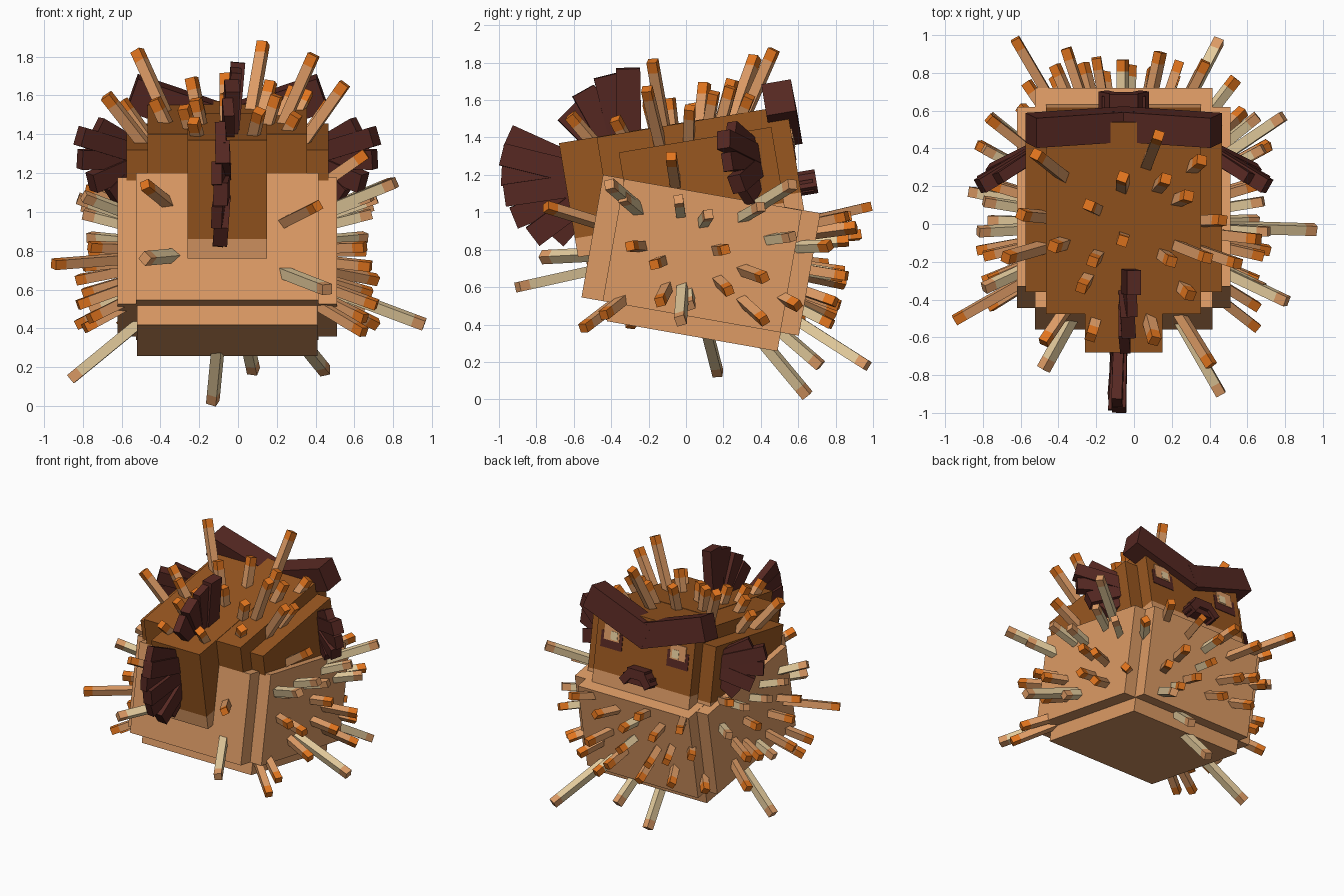
import bpy, bmesh, math
from mathutils import Vector, Matrix

if "Cube" in bpy.data.objects:
    bpy.data.objects.remove(bpy.data.objects["Cube"])

CX = -0.055                      # body centre line
UP, LOW = math.radians(9.5), math.radians(-10)


def material(name, rgb):
    m = bpy.data.materials.new(name)
    lin = [((c / 255 + 0.055) / 1.055) ** 2.4 for c in rgb]
    m.diffuse_color = (*lin, 1)
    m.use_nodes = True
    m.node_tree.nodes["Principled BSDF"].inputs["Base Color"].default_value = m.diffuse_color
    return m


TAN = material("tan", (221, 155, 101))
BROWN = material("brown", (153, 87, 32))
DARK = material("dark_red_brown", (86, 40, 34))
CREAM = material("cream", (230, 205, 158))
ORANGE = material("orange", (226, 117, 30))


def finish(name, bm, mats, tilt=0.0):
    bmesh.ops.recalc_face_normals(bm, faces=bm.faces[:])
    me = bpy.data.meshes.new(name)
    bm.to_mesh(me)
    bm.free()
    for m in mats:
        me.materials.append(m)
    ob = bpy.data.objects.new(name, me)
    ob.rotation_euler.x = tilt
    bpy.context.collection.objects.link(ob)
    return ob


def add_box(bm, lo, hi):
    lo, hi = Vector(lo), Vector(hi)
    mat = Matrix.Translation((lo + hi) / 2) @ Matrix.Diagonal((*(hi - lo), 1))
    return bmesh.ops.create_cube(bm, size=1, matrix=mat)["verts"]


def add_beam(bm, p, q, wide, thick, side=(1, 0, 0), mat=0):
    """Box running from p to q, its thickness along the side vector."""
    p, q = Vector(p), Vector(q)
    d = (q - p).normalized()
    s = Vector(side)
    s = (s - d * s.dot(d)).normalized()
    rot = Matrix((s, d.cross(s), d)).transposed().to_4x4()
    m = Matrix.Translation((p + q) / 2) @ rot @ Matrix.Diagonal((thick, wide, (q - p).length, 1))
    for v in bmesh.ops.create_cube(bm, size=1, matrix=m)["verts"]:
        for f in v.link_faces:
            f.material_index = mat


def body_box(name, half, y, z, tilt, seam=None):
    bm = bmesh.new()
    add_box(bm, (CX - half, y[0], z[0]), (CX + half, y[1], z[1]))
    if seam:
        bmesh.ops.bisect_plane(bm, geom=bm.verts[:] + bm.edges[:] + bm.faces[:],
                               plane_co=(0, 0, seam), plane_no=(0, 0, 1))
        for f in bm.faces:
            f.material_index = int(f.calc_center_median().z > seam)
    finish(name, bm, [TAN, BROWN], tilt)


# Belly: three overlapping boxes tipped down toward the face
body_box("belly_long", 0.47, (-0.645, 0.535), (0.44, 1.105), LOW)
body_box("belly_wide", 0.565, (-0.53, 0.435), (0.44, 1.103), LOW)
body_box("belly_base", 0.465, (-0.49, 0.437), (0.338, 1.0), LOW)

# Back: three overlapping boxes tipped up toward the face
body_box("back_main", 0.41, (-0.24, 0.79), (0.85, 1.46), UP, 0.99)
body_box("back_wide", 0.52, (-0.137, 0.69), (0.85, 1.361), UP, 0.95)
body_box("tail_root", 0.205, (-0.444, 0.4), (0.845, 1.463), UP, 0.947)

# Slanted brow, meeting low in the middle
bm = bmesh.new()
for s in (-1, 1):
    add_beam(bm, (CX - s * 0.03, 0.76, 1.33), (CX + s * 0.49, 0.755, 1.51), 0.18, 0.16, (0, 1, 0))
finish("brow", bm, [DARK], UP)

# Eyes: thin stacked plates under the brow
for s, label in ((-1, "left"), (1, "right")):
    bm = bmesh.new()
    plates = [(0.09, 0.06, 0.004, 0.28, 1.225), (0.065, 0.055, 0.007, 0.28, 1.28),
              (0.028, 0.03, 0.0095, 0.26, 1.265)]
    for i, (hx, hz, t, off, z) in enumerate(plates):
        x = CX + s * off
        for v in add_box(bm, (x - hx, 0.788, z - hz), (x + hx, 0.79 + t, z + hz)):
            for f in v.link_faces:
                f.material_index = i
    finish(label + "_eye", bm, [DARK, TAN, CREAM], UP)

# Frowning mouth
bm = bmesh.new()
add_box(bm, (CX - 0.075, 0.77, 1.03), (CX + 0.075, 0.88, 1.10))
add_box(bm, (CX - 0.115, 0.77, 0.985), (CX + 0.115, 0.86, 1.05))
for s in (-1, 1):
    add_beam(bm, (CX + s * 0.05, 0.83, 1.065), (CX + s * 0.11, 0.83, 0.99), 0.06, 0.10, (0, 1, 0))
finish("mouth", bm, [DARK], UP)


def fan(name, pivot, tips, wide, thick, side):
    bm = bmesh.new()
    for i, t in enumerate(tips):
        add_beam(bm, pivot, t, wide, thick + 0.02 * (i % 2), side)
    finish(name, bm, [DARK])


# Tail fin, dorsal fin and the two side fins
fan("tail_fin", (-0.07, -0.42, 1.17),
    [(-0.09, -0.95, 1.41), (-0.08, -0.985, 1.31), (-0.11, -0.985, 1.20), (-0.09, -0.97, 1.09),
     (-0.11, -0.92, 0.97), (-0.09, -0.82, 0.87), (-0.10, -0.70, 0.86)], 0.12, 0.055, (1, 0.1, 0))
fan("dorsal_fin", (-0.05, -0.30, 1.2),
    [(-0.05, -0.64, 1.54), (-0.03, -0.55, 1.65), (-0.01, -0.43, 1.73), (0.0, -0.31, 1.77)],
    0.13, 0.055, (1, 0, 0.1))
for s, label in ((-1, "left"), (1, "right")):
    fan(label + "_side_fin", (CX + s * 0.40, 0.42, 1.28),
        [(CX + s * a, b, c) for a, b, c in
         ((0.67, 0.24, 1.44), (0.76, 0.20, 1.39), (0.76, 0.22, 1.27),
          (0.70, 0.27, 1.15), (0.60, 0.32, 1.08))],
        0.10, 0.06, (s * 0.55, 0.8, 0.15))


def spikes(name, tips, body, tip, start=0.5, size=0.05):
    """Square spikes radiating from the body centre, each with a coloured end."""
    bm = bmesh.new()
    c = Vector((CX, 0.0, 0.8))
    for t in tips:
        t = Vector(t)
        d = (t - c).normalized()
        neck = t - d * 0.062
        add_beam(bm, c.lerp(t, start), neck, size, size, (0.3, 0.9, 0.2), 0)
        add_beam(bm, neck, t, size, size, (0.3, 0.9, 0.2), 1)
    finish(name, bm, [body, tip])


# Spikes on the back
spikes("back_spikes", [
    (0.13, 0.47, 1.87), (-0.52, 0.37, 1.83), (0.39, -0.18, 1.81), (0.55, -0.21, 1.66),
    (-0.06, 0.25, 1.71), (-0.06, -0.09, 1.61), (-0.24, 0.10, 1.69), (0.17, 0.24, 1.67),
    (0.36, 0.34, 1.62), (0.29, 0.15, 1.64), (-0.22, -0.20, 1.58), (0.20, -0.20, 1.60),
    (-0.28, -0.34, 1.54), (0.11, -0.62, 1.52), (0.47, 0.02, 1.56), (-0.68, -0.18, 1.60),
    (-0.60, 0.05, 1.57), (-0.23, -0.60, 1.47), (-0.43, -0.12, 1.58), (0.30, -0.38, 1.50),
    (0.66, -0.08, 1.30)], TAN, ORANGE, 0.55, 0.055)

# Long pale spikes around the belly
spikes("long_spikes", [
    (-0.86, 0.17, 0.14), (0.96, -0.03, 0.42), (-0.13, 0.65, 0.02), (0.45, 0.97, 0.18),
    (0.08, 0.72, 0.18), (0.46, -0.90, 0.60), (-0.48, -0.77, 0.76), (0.81, -0.41, 1.15),
    (0.79, 0.57, 1.15)], CREAM, TAN, 0.5, 0.054)

# Long tan spikes around the belly
spikes("long_tan_spikes", [
    (-0.95, -0.51, 0.73), (-0.63, 0.98, 1.03), (0.41, -0.75, 1.03), (-0.48, -0.63, 1.14),
    (-0.77, 0.56, 1.12), (0.65, -0.55, 0.38), (-0.79, -0.30, 0.40)], TAN, ORANGE)

# Shorter spikes on both flanks, pale higher up and tan lower down
flank = [(-0.30, 0.82), (-0.17, 0.72), (-0.14, 0.52), (0.21, 0.80), (0.23, 0.58),
         (0.42, 0.42), (0.57, 0.87), (0.12, 0.99), (-0.04, 1.07), (0.02, 0.50),
         (-0.34, 1.08), (0.42, 0.65), (-0.44, 0.45), (0.40, 1.03)]
for label, high, body, tip in (("tan", False, TAN, ORANGE), ("pale", True, CREAM, TAN)):
    spikes(label + "_flank_spikes",
           [(CX + s * (0.71 + 0.03 * (i % 3)), y, z)
            for i, (y, z) in enumerate(flank) for s in (-1, 1)
            if (z > 0.85 or i == 9) == high], body, tip, 0.6)

# Rows of short spikes below the mouth, under the face
face = [(-0.57, 0.75, 0.72), (-0.36, 0.93, 0.88), (-0.27, 0.85, 0.62), (-0.06, 0.87, 0.85),
        (0.14, 0.91, 0.92), (0.24, 0.86, 0.66), (0.35, 0.80, 0.52), (0.54, 0.77, 0.82),
        (-0.42, 0.78, 0.48), (-0.16, 0.80, 0.45), (0.10, 0.82, 0.50), (-0.02, 0.84, 0.66),
        (0.38, 0.86, 0.98), (-0.20, 0.88, 0.98), (-0.42, 0.84, 0.68), (0.22, 0.78, 0.40),
        (-0.60, 0.62, 0.42), (0.58, 0.60, 0.50)]
spikes("tan_face_spikes", [t for i, t in enumerate(face) if i % 4 != 3], TAN, ORANGE, 0.6)
spikes("pale_face_spikes", face[3::4], CREAM, ORANGE, 0.6)
